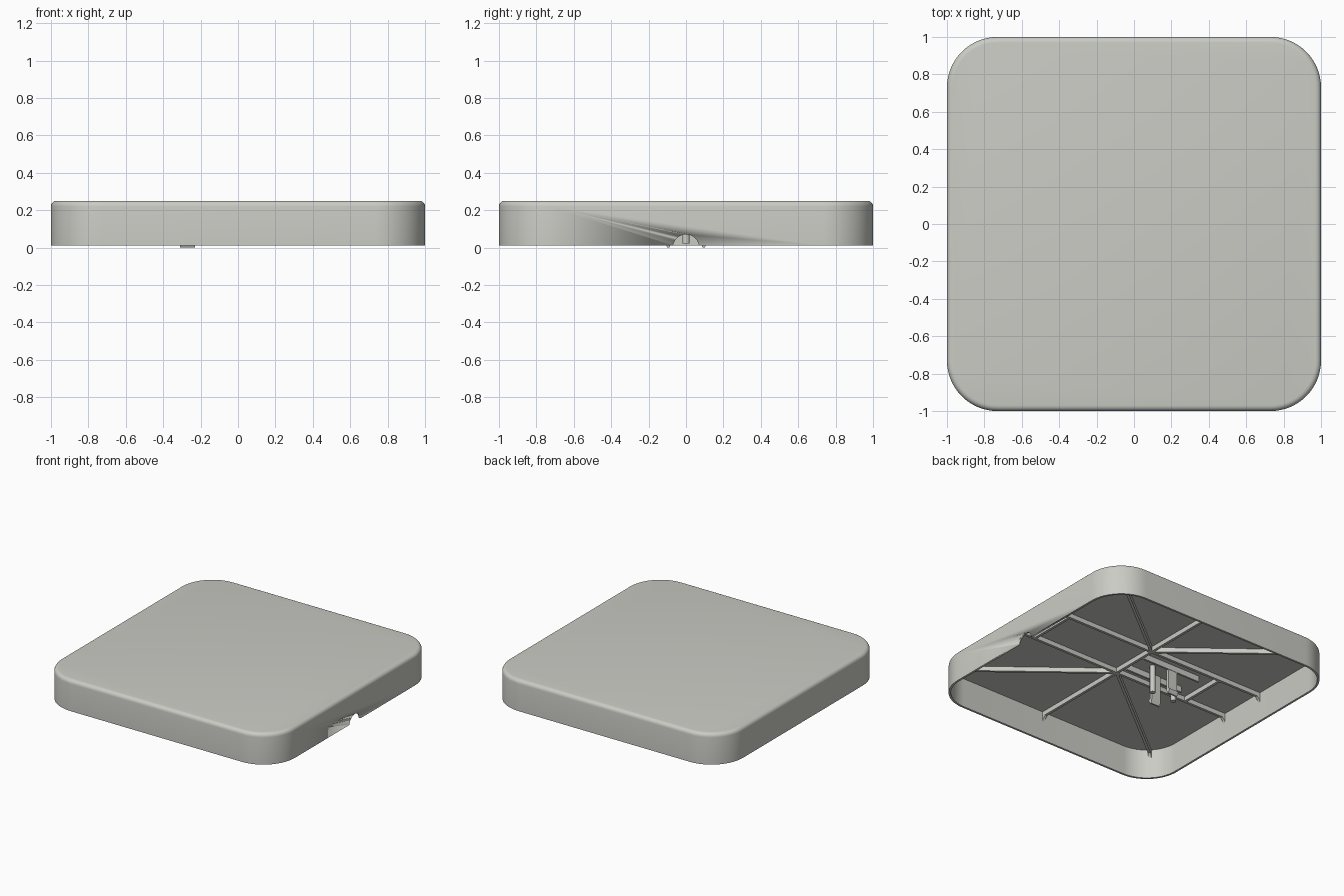
import bpy, bmesh, math
from mathutils import Vector

if "Cube" in bpy.data.objects:
    bpy.data.objects.remove(bpy.data.objects["Cube"])

grey = bpy.data.materials.new("warm_grey")
grey.diffuse_color = (0.6, 0.6, 0.56, 1)
grey.use_nodes = True
grey.node_tree.nodes["Principled BSDF"].inputs["Base Color"].default_value = grey.diffuse_color

BASE, TOP, WALL, CEIL = 0.01, 0.25, 0.016, 0.235
RADIUS, FILLET = 0.27, 0.03


def finish(name, bm, smooth=False):
    bmesh.ops.recalc_face_normals(bm, faces=bm.faces)
    me = bpy.data.meshes.new(name)
    bm.to_mesh(me)
    bm.free()
    ob = bpy.data.objects.new(name, me)
    bpy.context.collection.objects.link(ob)
    me.materials.append(grey)
    if smooth:
        bpy.ops.object.select_all(action='DESELECT')
        ob.select_set(True)
        bpy.context.view_layer.objects.active = ob
        bpy.ops.object.shade_smooth_by_angle(angle=math.radians(35))
    return ob


def ring(bm, inset, z, seg=16):
    """Rounded square outline."""
    c, r, verts = 1 - RADIUS, RADIUS - inset, []
    for k, (sx, sy) in enumerate(((1, 1), (-1, 1), (-1, -1), (1, -1))):
        for i in range(seg + 1):
            a = math.pi / 2 * (k + i / seg)
            verts.append(bm.verts.new((sx * c + r * math.cos(a), sy * c + r * math.sin(a), z)))
    return verts


def prism(name, profile, origin, along, width):
    """Extrude a (distance, z) side profile sideways, centred on its line."""
    bm = bmesh.new()
    d = Vector((along[0], along[1], 0)).normalized()
    n = Vector((-d.y, d.x, 0)) * width / 2
    o = Vector((origin[0], origin[1], 0))
    pts = [o + d * s + Vector((0, 0, z)) for s, z in profile]
    a = [bm.verts.new(p - n) for p in pts]
    b = [bm.verts.new(p + n) for p in pts]
    bm.faces.new(a)
    bm.faces.new(b[::-1])
    for i in range(len(a)):
        j = (i + 1) % len(a)
        bm.faces.new((a[i], a[j], b[j], b[i]))
    return finish(name, bm)


def rib(name, p, q, width=0.02, low=0.2, foot=False):
    """Straight ceiling rib; a foot runs down the wall at its far end."""
    v = Vector(q) - Vector(p)
    L = v.length
    prof = [(0, CEIL + 0.004), (0, low)]
    prof += [(L - 0.03, low), (L - 0.012, low - 0.02), (L, low - 0.05)] if foot else [(L, low)]
    prof.append((L, CEIL + 0.004))
    return prism(name, prof, p, v, width)


def cylinder(name, loc, r, depth, axis='Z', seg=24):
    bm = bmesh.new()
    bmesh.ops.create_cone(bm, cap_ends=True, segments=seg, radius1=r, radius2=r, depth=depth)
    if axis == 'X':
        for v in bm.verts:
            v.co = (v.co.z, v.co.y, v.co.x)
    bmesh.ops.translate(bm, verts=bm.verts, vec=loc)
    return finish(name, bm, True)


# hollow lid: outer wall, rounded top edge, inner wall and ceiling
bm = bmesh.new()
profile = [(WALL, CEIL), (WALL, BASE), (0, BASE)]
for i in range(6):
    a = math.pi / 2 * i / 5
    profile.append((FILLET * (1 - math.cos(a)), TOP - FILLET * (1 - math.sin(a))))
rings = [ring(bm, *p) for p in profile]
for a, b in zip(rings, rings[1:]):
    for i in range(len(a)):
        j = (i + 1) % len(a)
        bm.faces.new((a[i], a[j], b[j], b[i]))
bm.faces.new(rings[0])
bm.faces.new(rings[-1])
lid = finish("lid_shell", bm, True)

# half-round cable notch in the right wall
cutter = cylinder("notch_cutter", (1, 0, 0), 0.07, 0.2, 'X', 32)
cutter.hide_render = True
cutter.hide_viewport = True
cut = lid.modifiers.new("notch", 'BOOLEAN')
cut.operation = 'DIFFERENCE'
cut.solver = 'EXACT'
cut.object = cutter

# stiffening ribs under the ceiling
E, H = 1 - WALL + 0.004, 0.19
rib("centre_rib", (0, -H), (0, H))
for s in (-1, 1):
    rib("centre_rib_end", (0, s * H), (0, s * E), foot=True)
    for t in (-1, 1):
        rib("long_rib", (0, s * H), (t * E, s * H), foot=True)
        rib("diagonal_rib", (0, s * H), (t * 0.915, s * 0.915), foot=True)
for x in (0.75, -0.625):
    rib("cross_rib", (x, -H), (x, H))

# latch: side rails, hooked legs and two pins
for s in (-1, 1):
    rib("latch_rail", (-0.01, s * 0.095), (-0.51, s * 0.095), 0.015, 0.19)
    leg = [(0.08, CEIL + 0.004), (0.08, 0.03), (0.088, 0), (0.1, 0), (0.115, 0.03),
           (0.1, 0.04), (0.1, CEIL + 0.004)]
    prism("latch_leg", leg, (-0.27, 0), (0, s), 0.08)
for x in (-0.17, -0.36):
    cylinder("latch_pin", (x, 0, 0.13), 0.02, 0.216)
